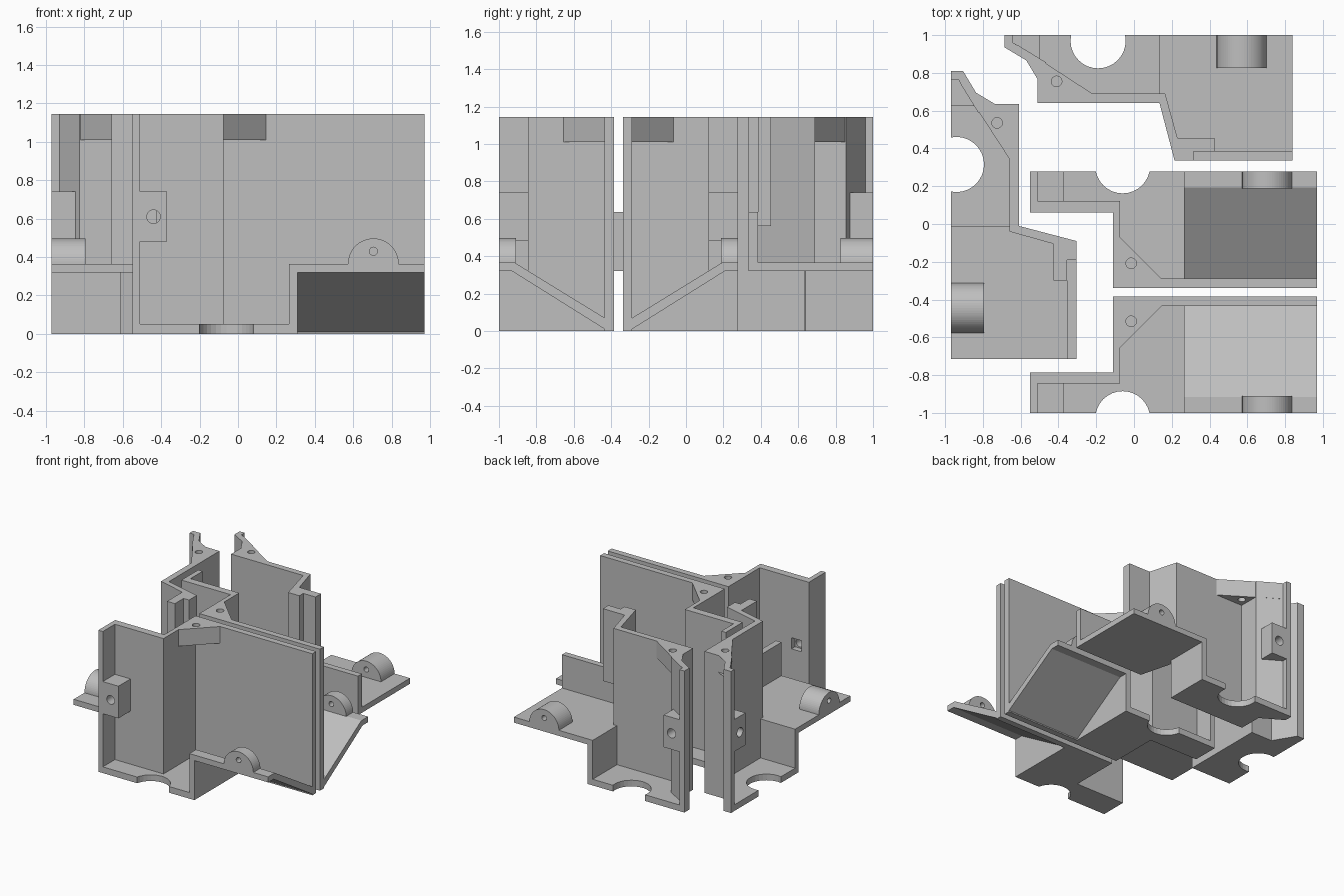
import bpy, bmesh, math
from mathutils import Vector

old = bpy.data.objects.get("Cube")
if old:
    bpy.data.objects.remove(old, do_unlink=True)

grey = bpy.data.materials.new("plain_grey")
grey.use_nodes = True
tone = (0.52, 0.52, 0.52, 1)
grey.diffuse_color = tone
grey.node_tree.nodes["Principled BSDF"].inputs["Base Color"].default_value = tone

TOP, FLOOR, SHELF_LOW, SHELF = 1.145, 0.05, 0.32, 0.365
AXES = {"x": lambda u, v, t: (t, u, v),
        "y": lambda u, v, t: (u, t, v),
        "z": lambda u, v, t: (u, v, t)}


def prism(name, points, lo, hi, axis="z", place=None, cutters=()):
    """Extrude a flat outline along an axis, place it and cut holes."""
    bm = bmesh.new()
    put = AXES[axis]
    spot = place or (lambda p: p)
    rings = [[bm.verts.new(spot(Vector(put(u, v, t)))) for u, v in points] for t in (lo, hi)]
    bm.faces.new(rings[0])
    bm.faces.new(rings[1])
    n = len(points)
    for i in range(n):
        j = (i + 1) % n
        bm.faces.new((rings[0][i], rings[0][j], rings[1][j], rings[1][i]))
    bmesh.ops.recalc_face_normals(bm, faces=bm.faces)
    mesh = bpy.data.meshes.new(name)
    bm.to_mesh(mesh)
    bm.free()
    mesh.materials.append(grey)
    obj = bpy.data.objects.new(name, mesh)
    bpy.context.scene.collection.objects.link(obj)
    for c in cutters:
        mod = obj.modifiers.new("hole", "BOOLEAN")
        mod.operation = "DIFFERENCE"
        mod.solver = "EXACT"
        mod.object = c
    if cutters:
        graph = bpy.context.evaluated_depsgraph_get()
        cut = bpy.data.meshes.new_from_object(obj.evaluated_get(graph))
        obj.modifiers.clear()
        obj.data = cut
    return obj


def rect(u0, u1, v0, v1):
    return [(u0, v0), (u1, v0), (u1, v1), (u0, v1)]


def arc(u, v, r, turn=2 * math.pi, steps=32):
    count = steps if turn > 6 else steps + 1
    return [(u + r * math.cos(turn * i / steps), v + r * math.sin(turn * i / steps))
            for i in range(count)]


def cutter(points, lo, hi, axis, place):
    obj = prism("hole_cutter", points, lo, hi, axis, place)
    obj.hide_render = True
    return obj


def long_half(tag, place):
    """Shell half with a straight long wall and a sloping shelf."""
    made = []

    def cut(*a):
        made.append(cutter(*a, place))
        return made[-1]

    def add(part, pts, lo, hi, axis="z", cuts=()):
        prism(tag + part, pts, lo, hi, axis, place, cuts)

    screw = cut(arc(-0.44, 0.61, 0.035), -1.1, -0.7, "y")
    nut = cut(rect(-0.485, -0.395, 0.565, 0.655), -0.83, -0.7, "y")
    # stepped wall
    add("wall", [(-0.55, -1), (-0.55, -0.785), (-0.11, -0.785), (-0.11, -0.385),
                 (0.97, -0.385), (0.97, -0.435), (-0.075, -0.435), (-0.075, -0.845),
                 (-0.51, -0.845), (-0.51, -1)], 0, TOP, "z", [screw, nut])
    # floor with round notch
    add("floor", [(-0.55, -1), (-0.55, -0.785), (-0.11, -0.785), (-0.11, -0.385),
                  (0.31, -0.385), (0.31, -1)], 0, FLOOR, "z",
        [cut(arc(-0.06, -1.03, 0.145), -0.1, 0.2, "z")])
    # sloping shelf and the wall below its end
    add("shelf", [(-1, SHELF), (-0.915, SHELF), (-0.435, 0.07), (-0.435, 0.01),
                  (-0.93, SHELF_LOW), (-1, SHELF_LOW)], 0.265, 0.97, "x")
    add("shelf_end", [(-1, SHELF), (-0.915, SHELF), (-0.435, 0.07), (-0.435, 0),
                      (-1, 0)], 0.265, 0.31, "x")
    # rounded lug
    add("lug", arc(0.705, SHELF, 0.132, math.pi), -1, -0.91, "y",
        [cut(arc(0.705, 0.43, 0.021), -1.1, -0.8, "y")])
    # screw block and corner gusset
    add("screw_block", rect(-0.51, -0.37, 0.48, 0.74), -1, -0.845, "y", [screw])
    add("gusset", [(-0.075, -0.435), (-0.075, -0.655), (0.145, -0.435)], 1.01, TOP, "z",
        [cut(arc(-0.015, -0.515, 0.028), 0.9, 1.3, "z")])
    for c in made:
        bpy.data.objects.remove(c, do_unlink=True)


def end_half(tag, place):
    """Shell half with slanted walls and a flat shelf."""
    made = []

    def cut(*a):
        made.append(cutter(*a, place))
        return made[-1]

    def add(part, pts, lo, hi, axis="z", cuts=()):
        prism(tag + part, pts, lo, hi, axis, place, cuts)

    screw = cut(arc(-0.57, 0.61, 0.037), 0.75, 1.1, "y")
    # main wall
    add("wall", [(0.135, 0.64), (-0.51, 0.64), (-0.51, 0.83), (-0.685, 0.935), (-0.685, 1),
                 (-0.64, 1), (-0.64, 0.96), (-0.465, 0.855), (-0.465, 0.69),
                 (0.15, 0.69)], 0, TOP, "z", [screw])
    # floor with round notch and the riser up to the shelf
    add("floor", [(0.18, 0.64), (-0.51, 0.64), (-0.51, 0.83), (-0.685, 0.935),
                  (-0.685, 1), (0.18, 1)], 0, FLOOR, "z",
        [cut(arc(-0.19, 0.97, 0.146), -0.1, 0.2, "z")])
    add("riser", rect(0.135, 0.18, 0.64, 1), 0, SHELF)
    # flat shelf
    add("shelf", [(0.135, 1), (0.135, 0.64), (0.215, 0.335), (0.84, 0.335), (0.84, 1)],
        SHELF_LOW, SHELF)
    # slanted wall, tall clip and low wall
    add("slanted_wall", [(0.135, 0.64), (0.215, 0.335), (0.315, 0.335), (0.315, 0.385),
                         (0.25, 0.385), (0.165, 0.69), (0.13, 0.69)], SHELF_LOW, TOP)
    add("clip", [(0.23, 0.455), (0.25, 0.385), (0.425, 0.385), (0.425, 0.455)], 0.56, TOP)
    add("low_wall", rect(0.315, 0.84, 0.335, 0.385), SHELF, 0.635)
    # rounded lug
    add("lug", arc(0.57, SHELF, 0.132, math.pi), 0.825, 1, "y",
        [cut(arc(0.57, 0.43, 0.021), 0.7, 1.1, "y")])
    # screw block and corner gusset
    add("screw_block", [(-0.64, 1), (-0.5, 1), (-0.5, 0.87), (-0.64, 0.955)], 0.48, 0.74,
        "z", [screw])
    add("gusset", [(-0.22, 0.69), (-0.465, 0.69), (-0.465, 0.855), (-0.62, 0.95)], 1.01, TOP,
        "z", [cut(arc(-0.41, 0.755, 0.028), 0.9, 1.3, "z")])
    for c in made:
        bpy.data.objects.remove(c, do_unlink=True)


# two mirrored pairs
long_half("front_", lambda p: p)
long_half("middle_", lambda p: Vector((p.x, -0.723 - p.y, p.z)))
end_half("back_", lambda p: p)
end_half("right_", lambda p: Vector((0.03 - p.y, 0.125 - p.x, p.z)))
